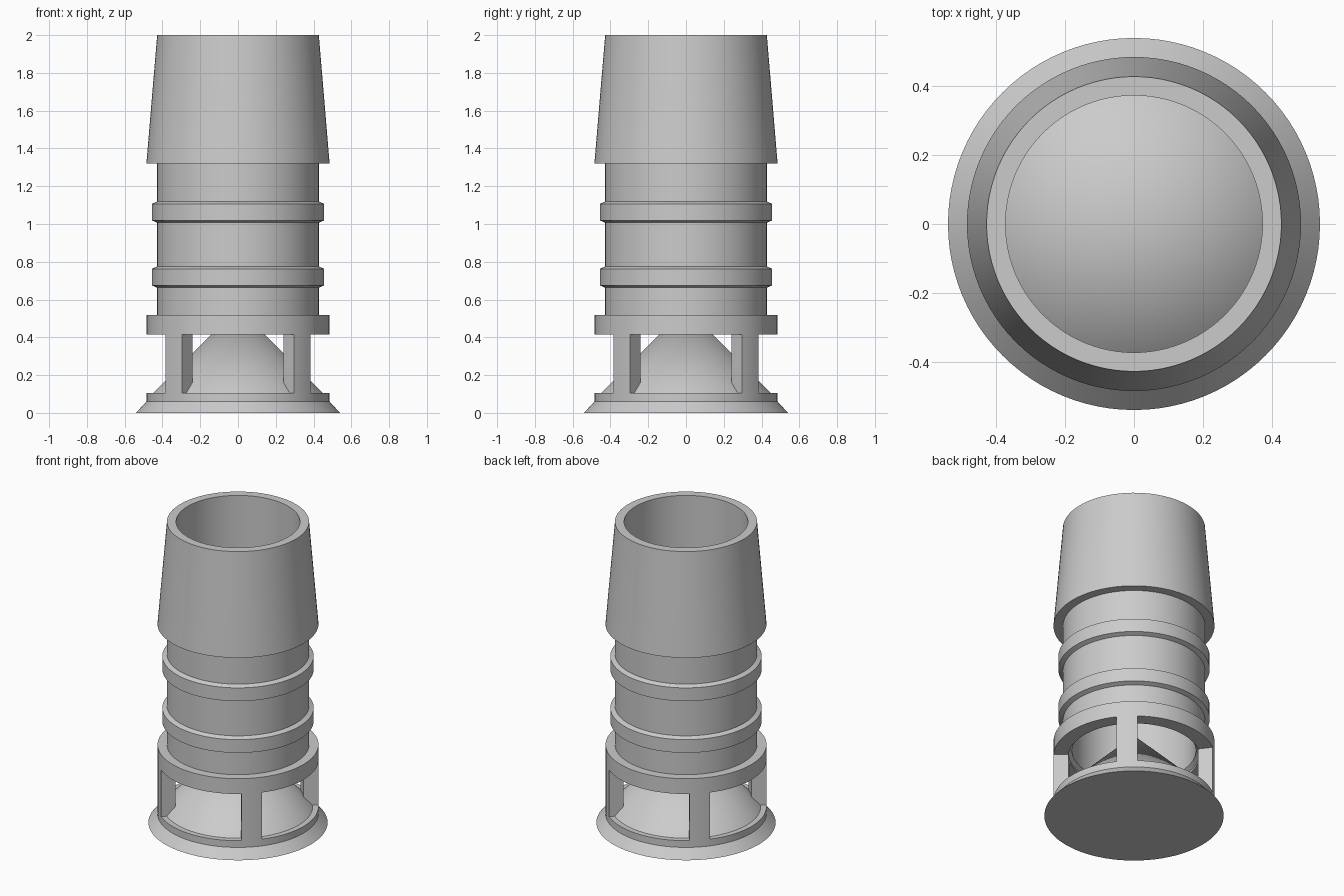
import bpy, bmesh, math

cube = bpy.data.objects.get("Cube")
if cube:
    bpy.data.objects.remove(cube, do_unlink=True)

SEGMENTS = 96

grey = bpy.data.materials.new("plain_grey")
grey.use_nodes = True
grey.diffuse_color = (0.6, 0.6, 0.6, 1)
grey.node_tree.nodes["Principled BSDF"].inputs["Base Color"].default_value = (0.6, 0.6, 0.6, 1)


def lathe(name, profile, start=0.0, sweep=360.0, closed=False):
    """Revolve an (r, z) profile around z; partial sweeps get end caps."""
    full = sweep >= 360
    steps = max(4, round(SEGMENTS * sweep / 360))
    bm = bmesh.new()
    rings = []
    for i in range(steps if full else steps + 1):
        a = math.radians(start + sweep * i / steps)
        rings.append([bm.verts.new((r * math.cos(a), r * math.sin(a), z)) for r, z in profile])
    n = len(profile)
    for i in range(steps):
        here, there = rings[i], rings[(i + 1) % len(rings)]
        for j in range(n if closed else n - 1):
            k = (j + 1) % n
            bm.faces.new((here[j], there[j], there[k], here[k]))
    if not full:
        bm.faces.new(rings[0])
        bm.faces.new(rings[-1][::-1])
    bmesh.ops.remove_doubles(bm, verts=bm.verts, dist=1e-5)
    bmesh.ops.recalc_face_normals(bm, faces=bm.faces)
    mesh = bpy.data.meshes.new(name)
    bm.to_mesh(mesh)
    bm.free()
    mesh.materials.append(grey)
    obj = bpy.data.objects.new(name, mesh)
    bpy.context.collection.objects.link(obj)
    bpy.ops.object.select_all(action='DESELECT')
    obj.select_set(True)
    bpy.context.view_layer.objects.active = obj
    bpy.ops.object.shade_smooth_by_angle(angle=math.radians(20))
    return obj


def rib(z):
    """Chamfered raised band on the tube wall."""
    return [(0.428, z), (0.456, z + 0.012), (0.456, z + 0.1), (0.428, z + 0.112)]


# Flared base with the flow cone rising from it
lathe("base_cone", [(0, 0), (0.54, 0), (0.485, 0.06), (0.485, 0.105),
                    (0.45, 0.105), (0, 0.557)])

# Hollow tube: collar, ribs, tapered hose end and bore
outer = [(0.485, 0.415), (0.485, 0.517), (0.428, 0.517)]
outer += rib(0.663) + rib(1.007)
outer += [(0.428, 1.32), (0.485, 1.32), (0.428, 2.0)]
bore = [(0.373, 2.0), (0.373, 0.45), (0.394, 0.43), (0.394, 0.415)]
lathe("hose_tube", outer + bore, closed=True)

# Four pillars on the diagonals, seated on the cone
for i, side in enumerate(("back_left", "back_right", "front_right", "front_left")):
    lathe("pillar_" + side, [(0.394, 0.415), (0.394, 0.163), (0.45, 0.105), (0.485, 0.105),
                             (0.485, 0.415)], start=37.5 + 90 * i, sweep=15, closed=True)
